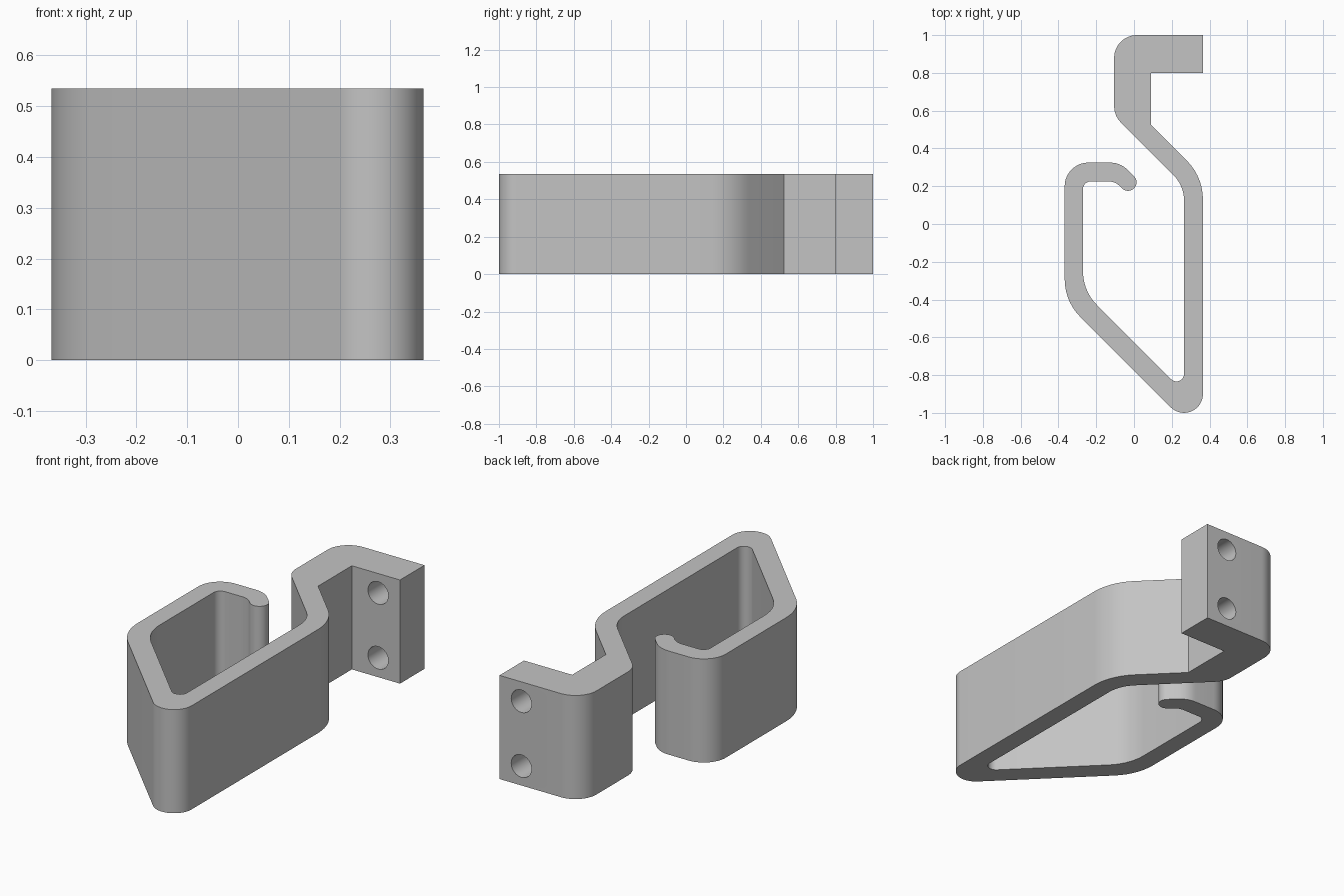
import bpy
import bmesh
import math
from mathutils import Vector

cube = bpy.data.objects.get("Cube")
if cube:
    bpy.data.objects.remove(cube, do_unlink=True)

HEIGHT = 0.535

# Outline corners: x, y, fillet radius
OUTLINE = [
    # mounting block and outer neck
    (0.365, 1.0, 0), (-0.105, 1.0, 0.12), (-0.105, 0.573, 0.12),
    # inside of the loop
    (0.265, 0.203, 0.19), (0.265, -0.89, 0.04), (-0.27, -0.355, 0.25),
    (-0.27, 0.225, 0.04), (-0.1, 0.225, 0.08),
    # rounded lip
    (-0.032, 0.157, 0.0449), (0.032, 0.221, 0.0449),
    # outside of the loop
    (-0.072, 0.325, 0.13), (-0.367, 0.325, 0.125), (-0.367, -0.409, 0.28),
    (0.365, -1.141, 0.1), (0.365, 0.25, 0.29),
    # inner neck
    (0.09, 0.525, 0), (0.09, 0.8, 0), (0.365, 0.8, 0),
]


def rounded(corners):
    """Replace each corner by an arc tangent to its two sides."""
    points = []
    for i, (x, y, r) in enumerate(corners):
        p = Vector((x, y))
        if r == 0:
            points.append(p)
            continue
        a = (Vector(corners[i - 1][:2]) - p).normalized()
        b = (Vector(corners[(i + 1) % len(corners)][:2]) - p).normalized()
        half = a.angle(b) / 2
        centre = p + (a + b).normalized() * r / math.sin(half)
        start = p + a * r / math.tan(half) - centre
        end = p + b * r / math.tan(half) - centre
        a0 = math.atan2(start.y, start.x)
        sweep = math.atan2(start.cross(end), start.dot(end))
        steps = max(6, round(abs(sweep) / math.radians(6)))
        for k in range(steps + 1):
            t = a0 + sweep * k / steps
            points.append(centre + r * Vector((math.cos(t), math.sin(t))))
    return points


# Clip body
bm = bmesh.new()
face = bm.faces.new([bm.verts.new((p.x, p.y, 0)) for p in rounded(OUTLINE)])
extruded = bmesh.ops.extrude_face_region(bm, geom=[face])["geom"]
bmesh.ops.translate(bm, vec=(0, 0, HEIGHT),
                    verts=[g for g in extruded if isinstance(g, bmesh.types.BMVert)])
bmesh.ops.recalc_face_normals(bm, faces=bm.faces)
mesh = bpy.data.meshes.new("hook_clip")
bm.to_mesh(mesh)
bm.free()
clip = bpy.data.objects.new("hook_clip", mesh)
bpy.context.collection.objects.link(clip)

# Grey plastic
grey = bpy.data.materials.new("grey")
grey.use_nodes = True
grey.diffuse_color = (0.55, 0.55, 0.55, 1)
grey.node_tree.nodes["Principled BSDF"].inputs["Base Color"].default_value = grey.diffuse_color
mesh.materials.append(grey)

# Screw holes through the mounting block
for z in (0.1, HEIGHT - 0.1):
    bpy.ops.mesh.primitive_cylinder_add(vertices=40, radius=0.058, depth=0.4,
                                        location=(0.24, 0.9, z),
                                        rotation=(math.pi / 2, 0, 0))
    cutter = bpy.context.object
    cutter.name = "hole_cutter"
    cutter.hide_render = True
    cutter.data.materials.append(grey)
    bpy.ops.object.select_all(action="DESELECT")
    clip.select_set(True)
    bpy.context.view_layer.objects.active = clip
    hole = clip.modifiers.new("screw_hole", "BOOLEAN")
    hole.operation = "DIFFERENCE"
    hole.solver = "EXACT"
    hole.object = cutter
    bpy.ops.object.modifier_apply(modifier=hole.name)
    bpy.data.objects.remove(cutter, do_unlink=True)

bpy.ops.object.shade_smooth_by_angle(angle=math.radians(30))
